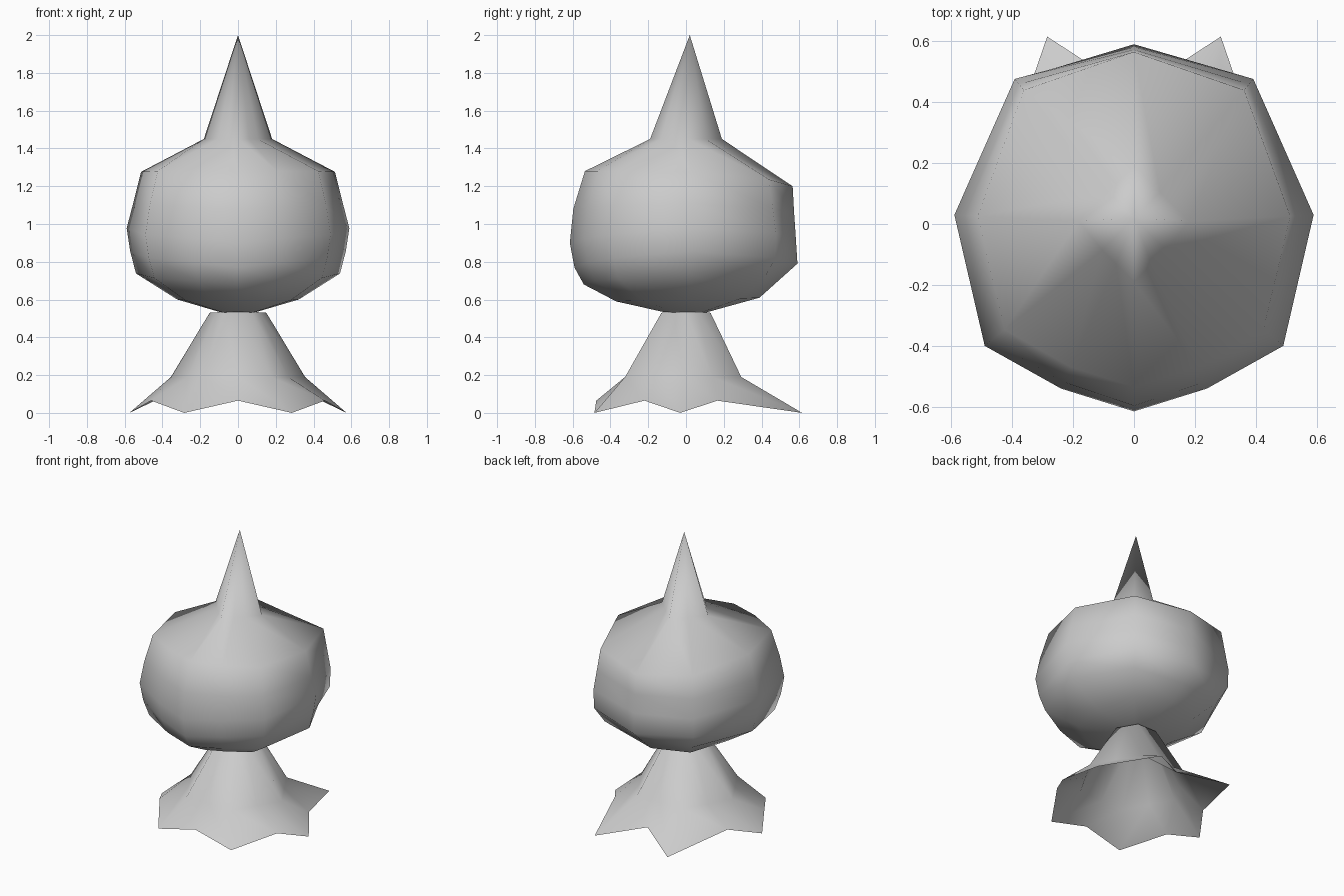
import bpy
from math import sin, cos, pi

cube = bpy.data.objects.get("Cube")
if cube:
    bpy.data.objects.remove(cube, do_unlink=True)

grey = bpy.data.materials.new("plain grey")
grey.use_nodes = True
colour = (0.6, 0.6, 0.6, 1)
grey.diffuse_color = colour
grey.node_tree.nodes["Principled BSDF"].inputs["Base Color"].default_value = colour


def loft(name, rings, tip=None, cap_start=False, cap_end=False):
    """Skin a stack of equal rings, listed from the top down."""
    n = len(rings[0])
    verts = [p for ring in rings for p in ring]
    faces = []
    for r in range(len(rings) - 1):
        for i in range(n):
            j = (i + 1) % n
            a, b = r * n, (r + 1) * n
            faces.append((a + i, b + i, b + j, a + j))
    if tip:
        verts.append(tip)
        faces += [(len(verts) - 1, i, (i + 1) % n) for i in range(n)]
    if cap_start:
        faces.append(tuple(range(n)))
    if cap_end:
        last = (len(rings) - 1) * n
        faces.append(tuple(last + i for i in reversed(range(n))))
    mesh = bpy.data.meshes.new(name)
    mesh.from_pydata(verts, [], faces)
    mesh.materials.append(grey)
    mesh.polygons.foreach_set("use_smooth", [True] * len(faces))
    mesh.update()
    obj = bpy.data.objects.new(name, mesh)
    bpy.context.collection.objects.link(obj)
    return obj


# Head: a plan outline scaled by front, side and back profiles (scale, height)
half = [(0, -.615), (.24, -.54), (.49, -.4), (.59, .03), (.395, .48), (0, .59)]
outline = half + [(-x, y) for x, y in half[-2:0:-1]]
front = [(.87, 1.28), (.97, 1.08), (1, .9), (.96, .77), (.88, .68), (.6, .59), (.2, .535)]
side = [(.865, 1.28), (.94, 1.11), (1, .98), (.966, .86), (.92, .74), (.54, .6), (.14, .53)]
back = [(.957, 1.2), (.97, 1.06), (.985, .93), (1, .79), (.83, .7), (.66, .61), (.17, .53)]


def head_point(x, y, row):
    w = abs(y) / (abs(x) + abs(y))
    end = front if y < 0 else back
    s, z = [w * e + (1 - w) * m for e, m in zip(end[row], side[row])]
    return (x * s, y * s, z)


# The horn grows from a diamond-shaped ring on top of the head
def diamond_point(x, y):
    s = .19 / (abs(x) + abs(y))
    return (x * s, y * s, 1.45)


rings = [[diamond_point(x, y) for x, y in outline]]
rings += [[head_point(x, y, row) for x, y in outline] for row in range(len(front))]
loft("horned_head", rings, tip=(0, .02, 2), cap_end=True)


# Skirt: hexagonal collar and waist, flaring into a six-pointed hem
def hexagon(radius, z, cy):
    ring = []
    for i in range(12):
        r = radius * (cos(pi / 6) if i % 2 else 1)
        ring.append((r * cos(i * pi / 6), cy + r * sin(i * pi / 6), z))
    return ring


right = [(.575, -.03, 0), (.44, .165, .065), (.285, .615, 0)]
lower = [(.285, -.485, 0), (.46, -.22, .065)]


def flip(points):
    return [(-x, y, z) for x, y, z in reversed(points)]


hem = (right + [(0, .43, .065)] + flip(right)
       + flip(lower) + [(0, -.475, .065)] + lower)
loft("skirt", [hexagon(.15, .53, 0), hexagon(.355, .19, -.015), hem],
     tip=(0, 0, .54))
